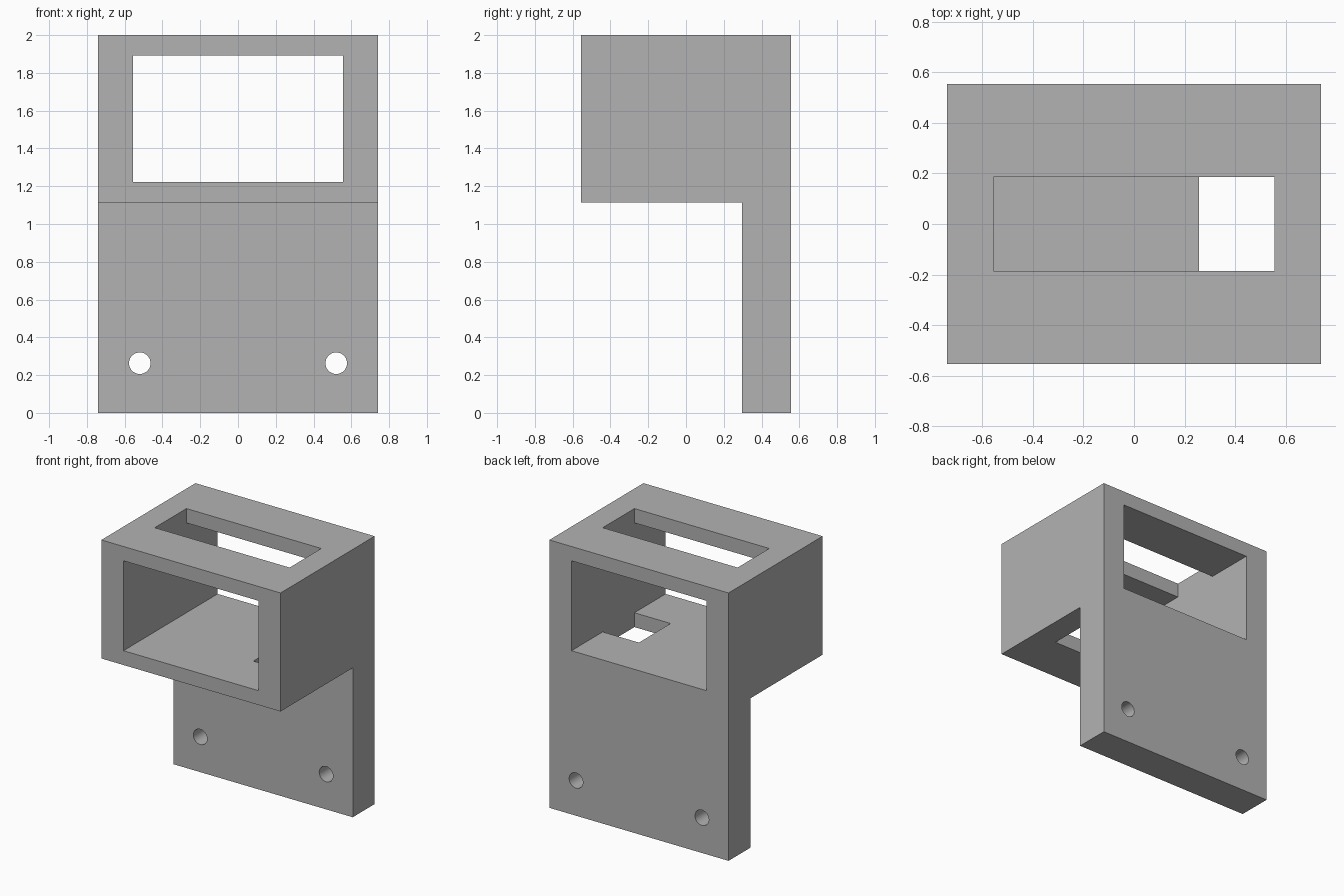
import bpy
import bmesh
import math

default_cube = bpy.data.objects.get("Cube")
if default_cube:
    bpy.data.objects.remove(default_cube, do_unlink=True)

# Overall dimensions
HALF_W, HALF_D, TOP = 0.74, 0.555, 2.0
BOX_BOTTOM, PLATE_FRONT = 1.115, 0.297
OPEN_W, FLOOR, CEILING = 0.557, 1.222, 1.893
SLOT_D = 0.187

grey = bpy.data.materials.new("plain grey")
grey.use_nodes = True
colour = (0.45, 0.45, 0.45, 1)
grey.diffuse_color = colour
grey.node_tree.nodes["Principled BSDF"].inputs["Base Color"].default_value = colour


def box_cutter(name, low, high):
    centre = [(a + b) / 2 for a, b in zip(low, high)]
    bpy.ops.mesh.primitive_cube_add(size=1, location=centre)
    cutter = bpy.context.object
    cutter.name = name
    cutter.scale = [b - a for a, b in zip(low, high)]
    return cutter


def hole_cutter(name, x):
    bpy.ops.mesh.primitive_cylinder_add(
        vertices=48, radius=0.057, depth=1, location=(x, PLATE_FRONT, 0.263),
        rotation=(math.pi / 2, 0, 0))
    cutter = bpy.context.object
    cutter.name = name
    return cutter


# Body: L-shaped side profile extruded across the width
profile = [(-HALF_D, TOP), (-HALF_D, BOX_BOTTOM), (PLATE_FRONT, BOX_BOTTOM),
           (PLATE_FRONT, 0), (HALF_D, 0), (HALF_D, TOP)]
bm = bmesh.new()
side = bm.faces.new([bm.verts.new((-HALF_W, y, z)) for y, z in profile])
result = bmesh.ops.extrude_face_region(bm, geom=[side])
moved = [v for v in result["geom"] if isinstance(v, bmesh.types.BMVert)]
bmesh.ops.translate(bm, verts=moved, vec=(2 * HALF_W, 0, 0))
bmesh.ops.recalc_face_normals(bm, faces=bm.faces)
mesh = bpy.data.meshes.new("bracket_body")
bm.to_mesh(mesh)
bm.free()
mesh.materials.append(grey)
body = bpy.data.objects.new("bracket_body", mesh)
bpy.context.collection.objects.link(body)

# Through opening, top slot, floor slot and mounting holes
cutters = [
    box_cutter("opening_cutter", (-OPEN_W, -1, FLOOR), (OPEN_W, 1, CEILING)),
    box_cutter("top_slot_cutter", (-OPEN_W, -SLOT_D, 1.6), (OPEN_W, SLOT_D, 2.2)),
    box_cutter("floor_slot_cutter", (0.258, -SLOT_D, 1), (OPEN_W, SLOT_D, 1.5)),
    hole_cutter("left_hole_cutter", 0.52),
    hole_cutter("right_hole_cutter", -0.52),
]

bpy.ops.object.select_all(action="DESELECT")
body.select_set(True)
bpy.context.view_layer.objects.active = body
for cutter in cutters:
    cutter.hide_render = True
    cut = body.modifiers.new(cutter.name, "BOOLEAN")
    cut.operation = "DIFFERENCE"
    cut.solver = "EXACT"
    cut.object = cutter
    bpy.ops.object.modifier_apply(modifier=cut.name)
    bpy.data.objects.remove(cutter, do_unlink=True)

# Smooth hole walls, crisp box edges
bpy.ops.object.shade_smooth_by_angle(angle=math.radians(30))
